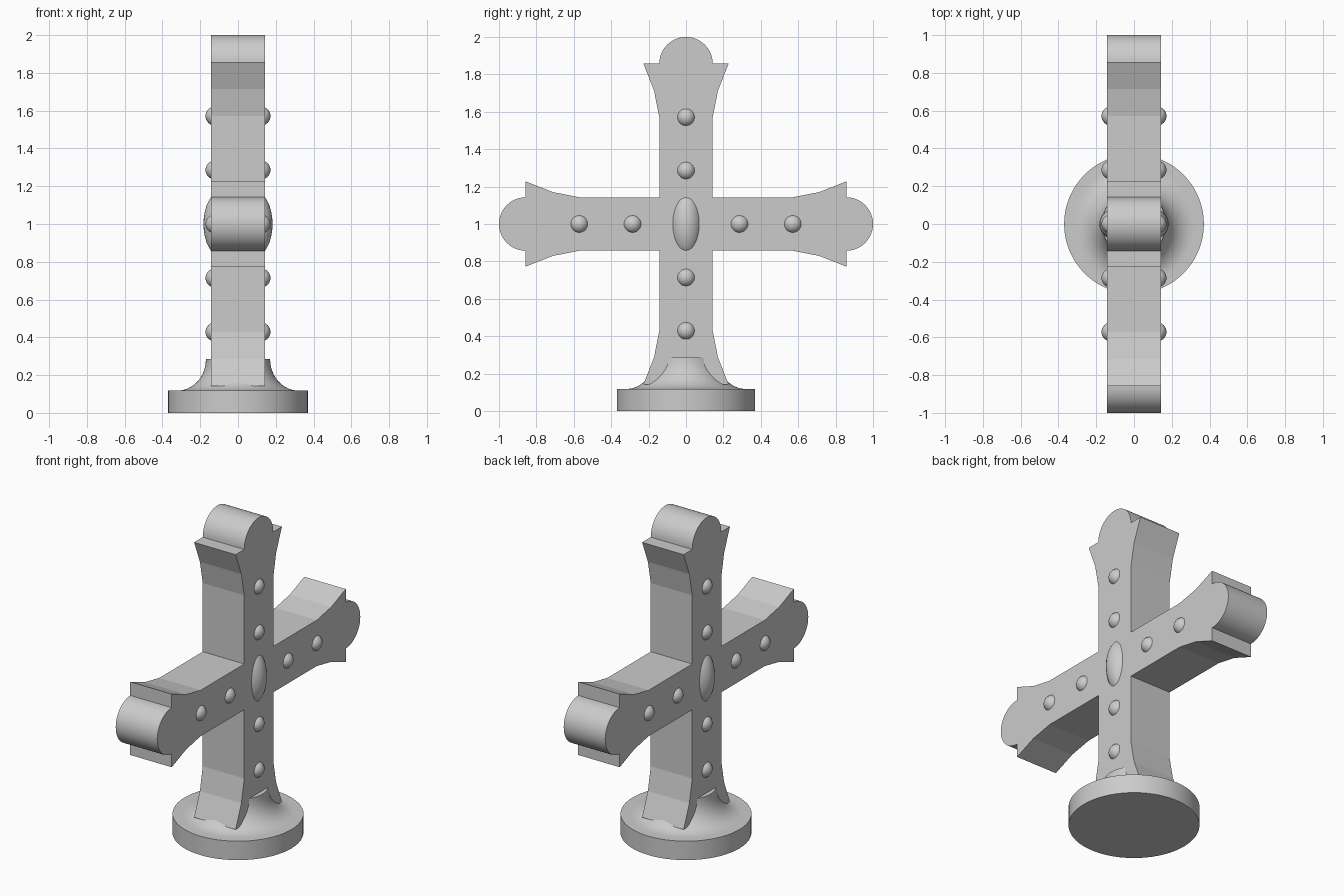
import bpy, bmesh, math
from math import sin, cos, pi

cube = bpy.data.objects.get("Cube")
if cube:
    bpy.data.objects.remove(cube, do_unlink=True)

grey = bpy.data.materials.new("stone_grey")
grey.use_nodes = True
colour = (0.6, 0.6, 0.6, 1)
grey.diffuse_color = colour
grey.node_tree.nodes["Principled BSDF"].inputs["Base Color"].default_value = colour

HALF = 0.143      # half width of the arms and half thickness of the cross
CENTRE = 1.0      # height of the crossing
TIP = 0.857       # distance of the flared ends from the crossing


def finish(name, bm, angle):
    bmesh.ops.recalc_face_normals(bm, faces=bm.faces)
    mesh = bpy.data.meshes.new(name)
    bm.to_mesh(mesh)
    bm.free()
    mesh.materials.append(grey)
    ob = bpy.data.objects.new(name, mesh)
    bpy.context.collection.objects.link(ob)
    bpy.ops.object.select_all(action="DESELECT")
    ob.select_set(True)
    bpy.context.view_layer.objects.active = ob
    bpy.ops.object.shade_smooth_by_angle(angle=math.radians(angle))
    return ob


def arm_outline(rounded):
    """One arm pointing along +u, from its lower inner corner round the tip."""
    side = [(HALF, HALF), (0.571, HALF), (0.714, 0.171), (TIP, 0.228)]
    pts = [(u, -v) for u, v in side]
    if rounded:
        steps = 24
        for i in range(steps + 1):
            a = -pi / 2 + pi * i / steps
            pts.append((TIP + HALF * cos(a), HALF * sin(a)))
    return pts + side[:0:-1]


# Cross: four flared arms in one outline, extruded through its thickness
bm = bmesh.new()
verts = []
for k in range(4):
    c, s = round(cos(k * pi / 2)), round(sin(k * pi / 2))
    for u, v in arm_outline(rounded=(k != 3)):
        verts.append(bm.verts.new((-HALF, u * c - v * s, CENTRE + u * s + v * c)))
face = bm.faces.new(verts)
ext = bmesh.ops.extrude_face_region(bm, geom=[face])
moved = [g for g in ext["geom"] if isinstance(g, bmesh.types.BMVert)]
bmesh.ops.translate(bm, verts=moved, vec=(2 * HALF, 0, 0))
finish("cross", bm, 9)

# Base: round plinth with a concave collar, spun about z
profile = [(0, 0), (0.37, 0), (0.37, 0.118)]
for i in range(13):
    a = pi / 2 * i / 12
    profile.append((0.32 - 0.15 * sin(a), 0.285 - 0.167 * cos(a)))
profile.append((0, 0.285))
bm = bmesh.new()
line = [bm.verts.new((r, 0, z)) for r, z in profile]
edges = [bm.edges.new(pair) for pair in zip(line, line[1:])]
bmesh.ops.spin(bm, geom=line + edges, cent=(0, 0, 0), axis=(0, 0, 1),
               angle=2 * pi, steps=64, use_duplicate=False)
bmesh.ops.remove_doubles(bm, verts=bm.verts, dist=0.0001)
finish("base", bm, 30)


def boss(name, centre, radii):
    bm = bmesh.new()
    bmesh.ops.create_uvsphere(bm, u_segments=32, v_segments=16, radius=1)
    bmesh.ops.scale(bm, vec=radii, verts=bm.verts)
    bmesh.ops.translate(bm, vec=centre, verts=bm.verts)
    finish(name, bm, 40)


# Studs and central oval boss on both broad faces
for label, side in (("left", 1), ("right", -1)):
    boss(f"centre_boss_{label}", (side * 0.08, 0, CENTRE), (0.103, 0.09, 0.18))
    for d in (-0.571, -0.286, 0.286, 0.571):
        boss(f"arm_stud_{label}", (side * 0.122, d, CENTRE), (0.05, 0.05, 0.05))
        boss(f"shaft_stud_{label}", (side * 0.122, 0, CENTRE + d), (0.05, 0.05, 0.05))
